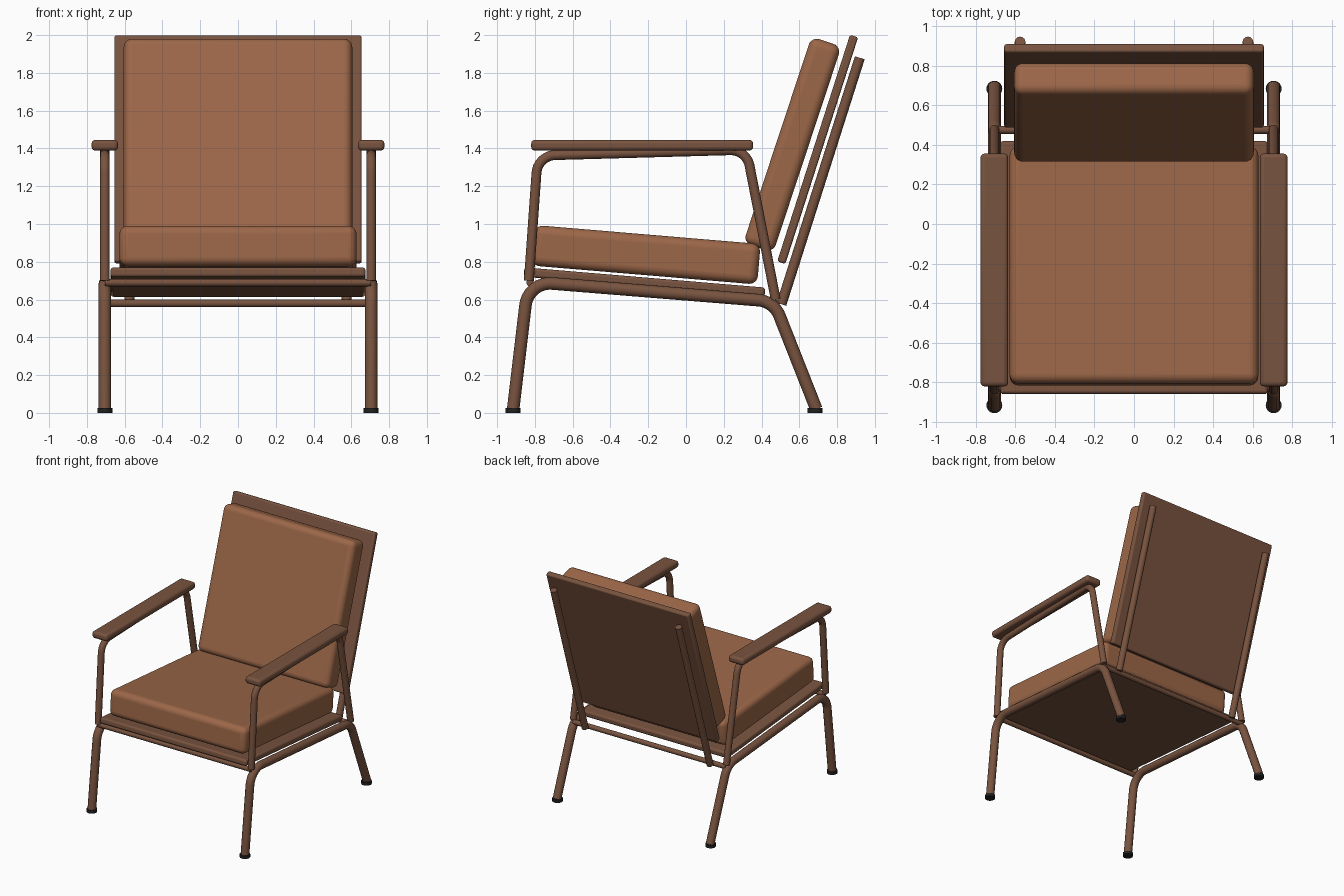
import bpy
from math import radians, tan
from mathutils import Vector

if "Cube" in bpy.data.objects:
    bpy.data.objects.remove(bpy.data.objects["Cube"])


def material(name, color):
    m = bpy.data.materials.new(name)
    m.diffuse_color = (*color, 1)
    m.use_nodes = True
    m.node_tree.nodes["Principled BSDF"].inputs["Base Color"].default_value = m.diffuse_color
    return m


LEATHER = material("leather", (0.33, 0.135, 0.065))
FRAME = material("frame", (0.19, 0.087, 0.05))
RUBBER = material("rubber", (0.015, 0.015, 0.015))


def finish(ob, mat):
    ob.data.materials.append(mat)
    bpy.ops.object.select_all(action='DESELECT')
    ob.select_set(True)
    bpy.context.view_layer.objects.active = ob
    bpy.ops.object.shade_smooth_by_angle(angle=radians(40))


def box(name, size, loc, tilt, bevel, mat, segments=4):
    """Rounded box tilted about the x axis."""
    bpy.ops.mesh.primitive_cube_add(size=1)
    ob = bpy.context.object
    ob.name = name
    ob.scale = size
    bpy.ops.object.transform_apply(location=False, rotation=False, scale=True)
    ob.location = loc
    ob.rotation_euler.x = radians(tilt)
    b = ob.modifiers.new("round", 'BEVEL')
    b.width, b.segments = bevel, segments
    finish(ob, mat)
    return ob


def fillet(pts, r, n=8):
    """Round the inner corners of a polyline with arcs of radius r."""
    pts = [Vector(p) for p in pts]
    out = [pts[0]]
    for a, p, c in zip(pts, pts[1:], pts[2:]):
        u, v = (a - p).normalized(), (c - p).normalized()
        half = u.angle(v) / 2
        d = r / tan(half)
        start, end = p + u * d, p + v * d
        center = p + (u + v).normalized() * (d * d + r * r) ** 0.5
        s, e = start - center, end - center
        for i in range(n + 1):
            out.append(center + s.lerp(e, i / n).normalized() * r)
    out.append(pts[-1])
    return out


def tube(name, pts, radius, bend=0.1):
    cu = bpy.data.curves.new(name, 'CURVE')
    cu.dimensions = '3D'
    cu.bevel_depth, cu.bevel_resolution, cu.use_fill_caps = radius, 4, True
    path = fillet(pts, bend)
    sp = cu.splines.new('POLY')
    sp.points.add(len(path) - 1)
    for q, p in zip(sp.points, path):
        q.co = (*p, 1)
    ob = bpy.data.objects.new(name, cu)
    bpy.context.collection.objects.link(ob)
    bpy.ops.object.select_all(action='DESELECT')
    ob.select_set(True)
    bpy.context.view_layer.objects.active = ob
    bpy.ops.object.convert(target='MESH')
    finish(bpy.context.object, FRAME)


# Side frames, mirrored left and right
for side, s in (("left", -1), ("right", 1)):
    x = 0.705 * s
    # front leg, seat rail and back leg in one bent tube
    tube(f"{side}_leg_frame", [(x, -0.915, 0.02), (x, -0.835, 0.695),
                               (x, 0.465, 0.59), (x, 0.69, 0.02)], 0.033, 0.13)
    # arm support
    tube(f"{side}_arm_support", [(x, -0.832, 0.70), (x, -0.785, 1.362),
                                 (x, 0.32, 1.393), (x, 0.475, 0.6)], 0.026, 0.1)
    box(f"{side}_armrest", (0.14, 1.175, 0.057), (x, -0.232, 1.417), 0, 0.02, FRAME, 3)
    # backrest strut
    tube(f"{side}_back_strut", [(0.575 * s, 0.505, 0.575), (0.575 * s, 0.92, 1.88)], 0.027)
    # feet
    for end, y in (("front", -0.915), ("back", 0.683)):
        bpy.ops.mesh.primitive_cylinder_add(vertices=24, radius=0.04, depth=0.025,
                                            location=(x, y, 0.0125))
        bpy.context.object.name = f"{side}_{end}_foot"
        finish(bpy.context.object, RUBBER)

# Cross tubes
tube("front_cross_tube", [(-0.705, -0.825, 0.69), (0.705, -0.825, 0.69)], 0.02)
tube("back_cross_tube", [(-0.705, 0.475, 0.58), (0.705, 0.475, 0.58)], 0.02)

# Seat and back panels
box("seat_panel", (1.35, 1.28, 0.05), (0, -0.22, 0.692), -4.8, 0.015, FRAME, 3)
box("back_panel", (1.31, 1.26, 0.045), (0, 0.697, 1.395), 72.2, 0.012, FRAME, 3)

# Cushions
box("seat_cushion", (1.255, 1.2, 0.215), (0, -0.212, 0.837), -4.8, 0.045, LEATHER, 6)
box("back_cushion", (1.21, 0.167, 1.15), (0, 0.563, 1.42), -18.3, 0.045, LEATHER, 6)
